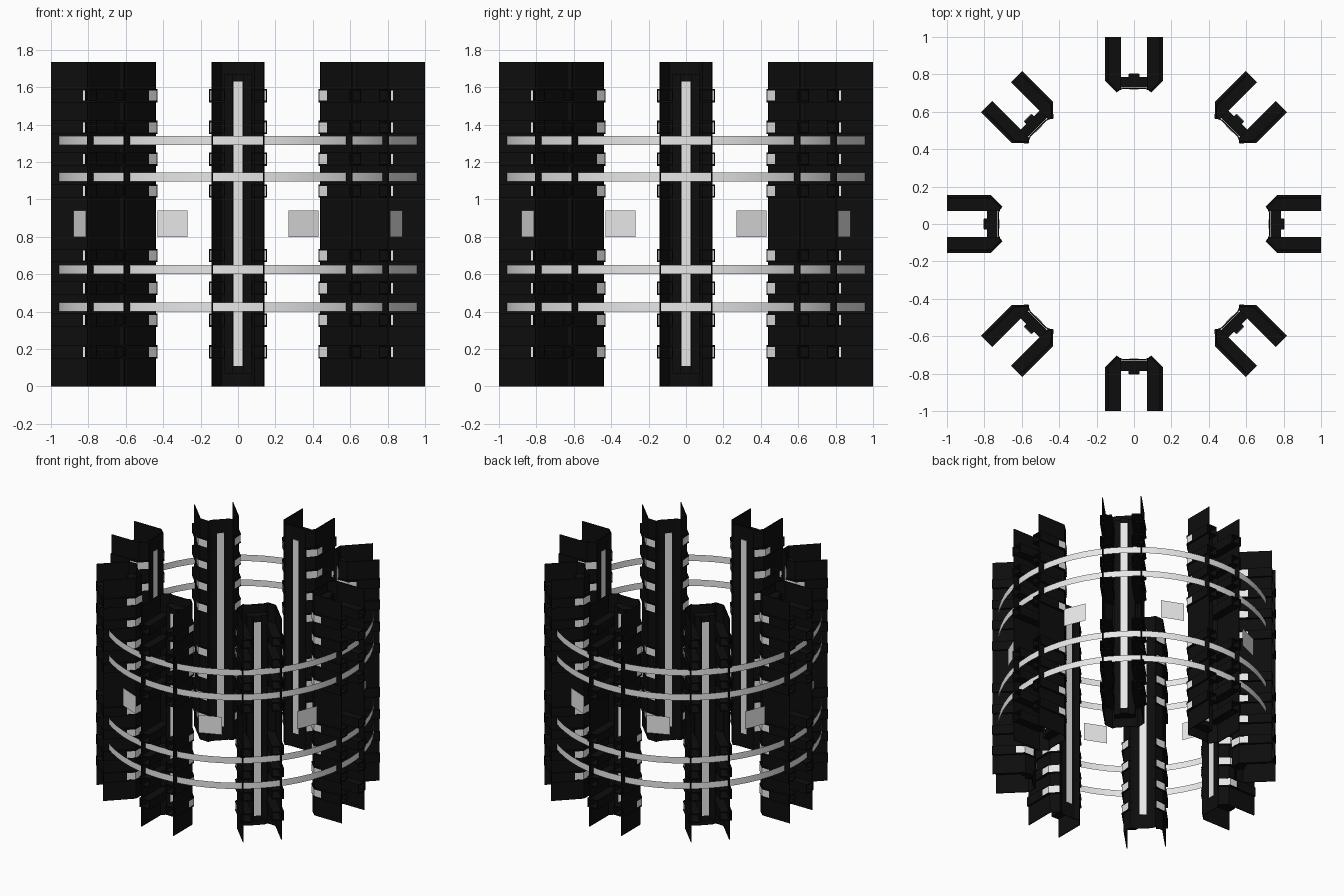
import bpy
import bmesh
from math import radians, cos, sin
from mathutils import Vector

cube = bpy.data.objects.get("Cube")
if cube:
    bpy.data.objects.remove(cube, do_unlink=True)


def make_material(name, rgb, roughness):
    m = bpy.data.materials.new(name)
    m.use_nodes = True
    color = (*rgb, 1.0)
    m.diffuse_color = color
    node = m.node_tree.nodes["Principled BSDF"]
    node.inputs["Base Color"].default_value = color
    node.inputs["Roughness"].default_value = roughness
    return m


BLACK = make_material("matte black", (0.004, 0.004, 0.004), 0.7)
LIGHT = make_material("pale light", (0.8, 0.8, 0.8), 0.5)

HEIGHT = 1.735
RIB_HEIGHTS = [0.185, 0.355, 0.525, 0.70, 1.045, 1.215, 1.385, 1.555]
RING_HEIGHTS = [0.425, 0.625, 1.12, 1.315]


# Local arm space: x runs outward, y runs sideways, z is up
def add_wall(bm, path, z0, z1):
    low = [bm.verts.new((x, y, z0)) for x, y in path]
    high = [bm.verts.new((x, y, z1)) for x, y in path]
    for i in range(len(path) - 1):
        bm.faces.new((low[i], low[i + 1], high[i + 1], high[i]))


def add_prism(bm, outline, z0, z1):
    face = bm.faces.new([bm.verts.new((x, y, z0)) for x, y in outline])
    out = bmesh.ops.extrude_face_region(bm, geom=[face])
    verts = [v for v in out["geom"] if isinstance(v, bmesh.types.BMVert)]
    bmesh.ops.translate(bm, verts=verts, vec=Vector((0, 0, z1 - z0)))


def add_box(bm, x0, x1, y0, y1, z0, z1):
    add_prism(bm, [(x0, y0), (x1, y0), (x1, y1), (x0, y1)], z0, z1)


def flip(path, side):
    return [(x, y * side) for x, y in path]


def finish(bm, name, material):
    bmesh.ops.recalc_face_normals(bm, faces=bm.faces)
    mesh = bpy.data.meshes.new(name)
    bm.to_mesh(mesh)
    bm.free()
    mesh.materials.append(material)
    return mesh


def place_around(mesh, name, start=0.0, thickness=0.0):
    for k in range(8):
        ob = bpy.data.objects.new(f"{name}_{k + 1}", mesh)
        ob.rotation_euler.z = radians(start + 45 * k)
        bpy.context.collection.objects.link(ob)
        if thickness:
            mod = ob.modifiers.new("thickness", "SOLIDIFY")
            mod.thickness = thickness
            mod.offset = 0


# Channel shell: two outward fins joined by a chamfered inner face
half = [(1.0, 0.138), (0.765, 0.138), (0.713, 0.09), (0.725, 0.06)]
bm = bmesh.new()
add_wall(bm, half + flip(half[::-1], -1), 0, HEIGHT)
place_around(finish(bm, "channel_shell", BLACK), "channel_shell", thickness=0.006)

# Spine: web behind the shell with a raised rail
bm = bmesh.new()
add_box(bm, 0.73, 0.785, -0.075, 0.075, 0.07, 1.67)
add_box(bm, 0.785, 0.803, -0.03, 0.03, 0.07, 1.67)
place_around(finish(bm, "spine", BLACK), "spine")

# Hollow ribs: thin shelves closed by an inner and an outer wall
shelf = [(1.0, 0.07), (0.72, 0.07), (0.703, 0.093), (0.768, 0.156), (1.0, 0.156)]
bm = bmesh.new()
for z in RIB_HEIGHTS:
    for s in (-1, 1):
        add_prism(bm, flip(shelf, s), z - 0.036, z - 0.027)
        add_prism(bm, flip(shelf, s), z + 0.027, z + 0.036)
        for y0, y1, x0 in ((0.07, 0.074, 0.75), (0.15, 0.156, 0.83)):
            add_box(bm, x0, 1.0, y0 * s, y1 * s, z - 0.03, z + 0.03)
place_around(finish(bm, "rib_frames", BLACK), "rib_frames")

# Lit bands wrapping the chamfered corner of each rib
band = [(0.707, 0.1), (0.767, 0.153), (0.83, 0.153)]
bm = bmesh.new()
for z in RIB_HEIGHTS:
    for s in (-1, 1):
        add_wall(bm, flip(band, s), z - 0.027, z + 0.027)
place_around(finish(bm, "rib_lights", LIGHT), "rib_lights")

# Lit strips on the inner face and on the outer rail
bm = bmesh.new()
add_box(bm, 0.718, 0.726, -0.025, 0.025, 0.11, 1.63)
add_box(bm, 0.802, 0.806, -0.025, 0.025, 0.11, 1.63)
place_around(finish(bm, "spine_lights", LIGHT), "spine_lights")

# Floating square panels between the arms
bm = bmesh.new()
add_wall(bm, [(0.915, -0.086), (0.915, 0.086)], 0.8, 0.94)
place_around(finish(bm, "panel", LIGHT), "panel", start=22.5)

# Thin hoops running around the arms
for i, z in enumerate(RING_HEIGHTS):
    bpy.ops.mesh.primitive_cylinder_add(
        vertices=64, radius=0.968, depth=0.05, end_fill_type='NOTHING', location=(0, 0, z))
    hoop = bpy.context.object
    hoop.name = f"hoop_{i + 1}"
    hoop.data.materials.append(LIGHT)
    bpy.ops.object.shade_smooth_by_angle()
